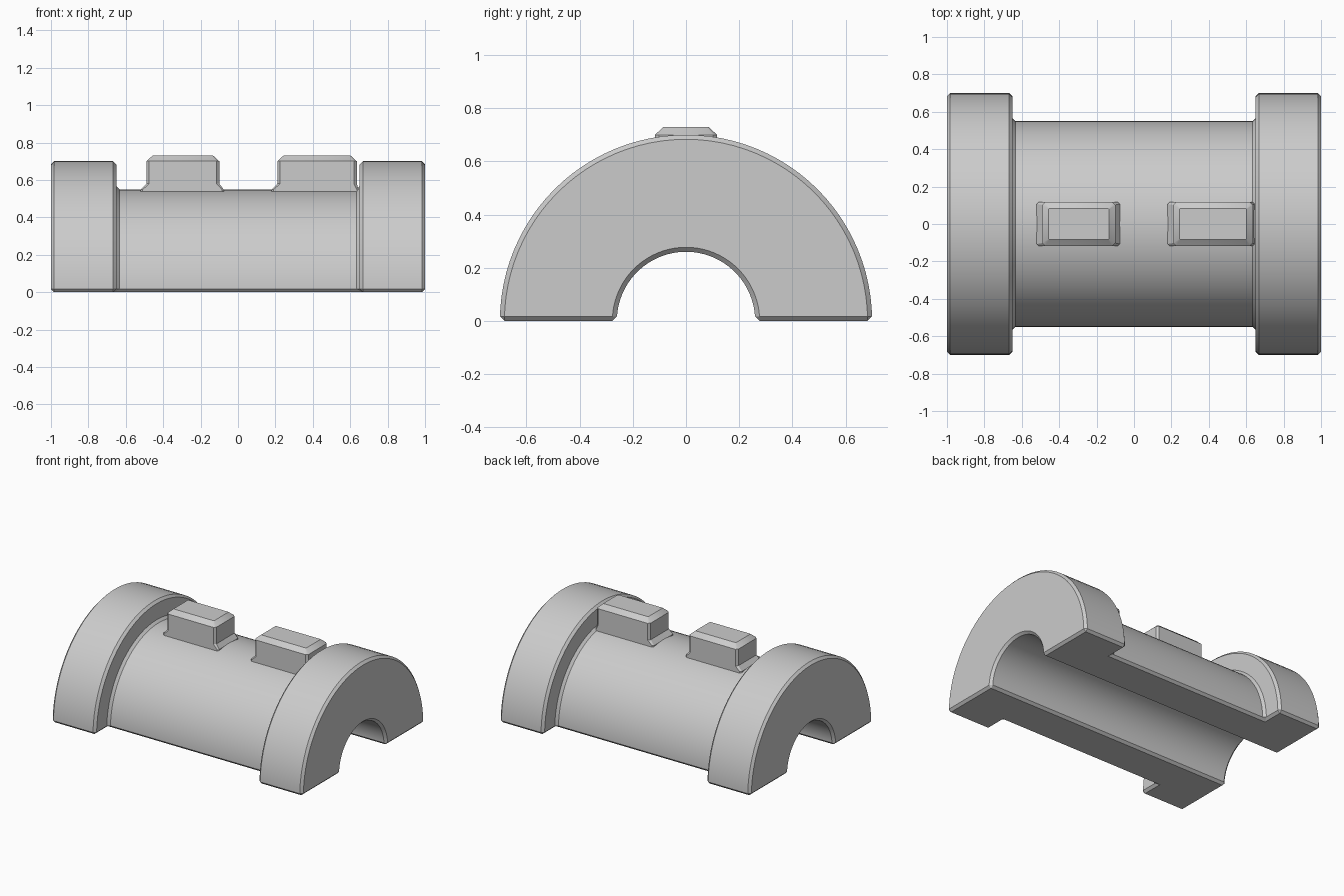
import bpy, bmesh, math

old = bpy.data.objects.get("Cube")
if old:
    bpy.data.objects.remove(old, do_unlink=True)

grey = bpy.data.materials.new("light_grey")
grey.use_nodes = True
COLOUR = (0.6, 0.6, 0.6, 1)
grey.diffuse_color = COLOUR
for node in grey.node_tree.nodes:
    if node.type == 'BSDF_PRINCIPLED':
        node.inputs["Base Color"].default_value = COLOUR


def finish(name, bm):
    bmesh.ops.recalc_face_normals(bm, faces=bm.faces)
    mesh = bpy.data.meshes.new(name)
    bm.to_mesh(mesh)
    bm.free()
    mesh.materials.append(grey)
    obj = bpy.data.objects.new(name, mesh)
    bpy.context.collection.objects.link(obj)
    bpy.ops.object.select_all(action='DESELECT')
    obj.select_set(True)
    bpy.context.view_layer.objects.active = obj
    bpy.ops.object.shade_smooth_by_angle(angle=math.radians(30))
    return obj


def half_sleeve(name, profile, steps=48, chamfer=0.02):
    """Turn a closed (x, radius) profile through half a circle and chamfer its edges."""
    bm = bmesh.new()
    rings = []
    for i in range(steps + 1):
        a = math.pi * i / steps
        rings.append([bm.verts.new((x, r * math.cos(a), r * math.sin(a)))
                      for x, r in profile])
    n = len(profile)
    for a, b in zip(rings, rings[1:]):
        for j in range(n):
            k = (j + 1) % n
            bm.faces.new((a[j], a[k], b[k], b[j]))
    bm.faces.new(rings[0])
    bm.faces.new(rings[-1])
    bmesh.ops.recalc_face_normals(bm, faces=bm.faces)
    sharp = [e for e in bm.edges if e.calc_face_angle(0) > math.radians(40)]
    bmesh.ops.bevel(bm, geom=sharp, offset=chamfer, segments=1,
                    profile=0.5, affect='EDGES', clamp_overlap=True)
    return finish(name, bm)


def lug(name, x0, x1, flare0, flare1):
    """Raised block with flared foot ends, clipped corners and a chamfered top."""
    bm = bmesh.new()
    # height, inset, share of the foot flare, corner clip
    levels = [(0.50, 0, 1, 0.01), (0.548, 0, 1, 0.01), (0.58, 0, 0, 0.015),
              (0.70, 0, 0, 0.015), (0.73, 0.033, 0, 0.005)]
    rings = []
    for z, inset, flare, c in levels:
        a, b = x0 + inset - flare * flare0, x1 - inset + flare * flare1
        w = 0.117 - inset
        outline = [(a + c, -w), (b - c, -w), (b, c - w), (b, w - c),
                   (b - c, w), (a + c, w), (a, w - c), (a, c - w)]
        rings.append([bm.verts.new((x, y, z)) for x, y in outline])
    for lo, hi in zip(rings, rings[1:]):
        for j in range(len(lo)):
            k = (j + 1) % len(lo)
            bm.faces.new((lo[j], lo[k], hi[k], hi[j]))
    bm.faces.new(rings[0])
    bm.faces.new(rings[-1])
    return finish(name, bm)


# Half tube with a wide collar at each end
BORE, BODY, COLLAR, STEP = 0.26, 0.55, 0.70, 0.65
half_sleeve("flanged_half_sleeve", [
    (-1, BORE), (-1, COLLAR), (-STEP, COLLAR), (-STEP, BODY),
    (STEP, BODY), (STEP, COLLAR), (1, COLLAR), (1, BORE)])

# Two blocks along the crown
lug("left_lug", 0.21, 0.635, 0.03, 0.01)
lug("right_lug", -0.49, -0.10, 0.03, 0.025)
